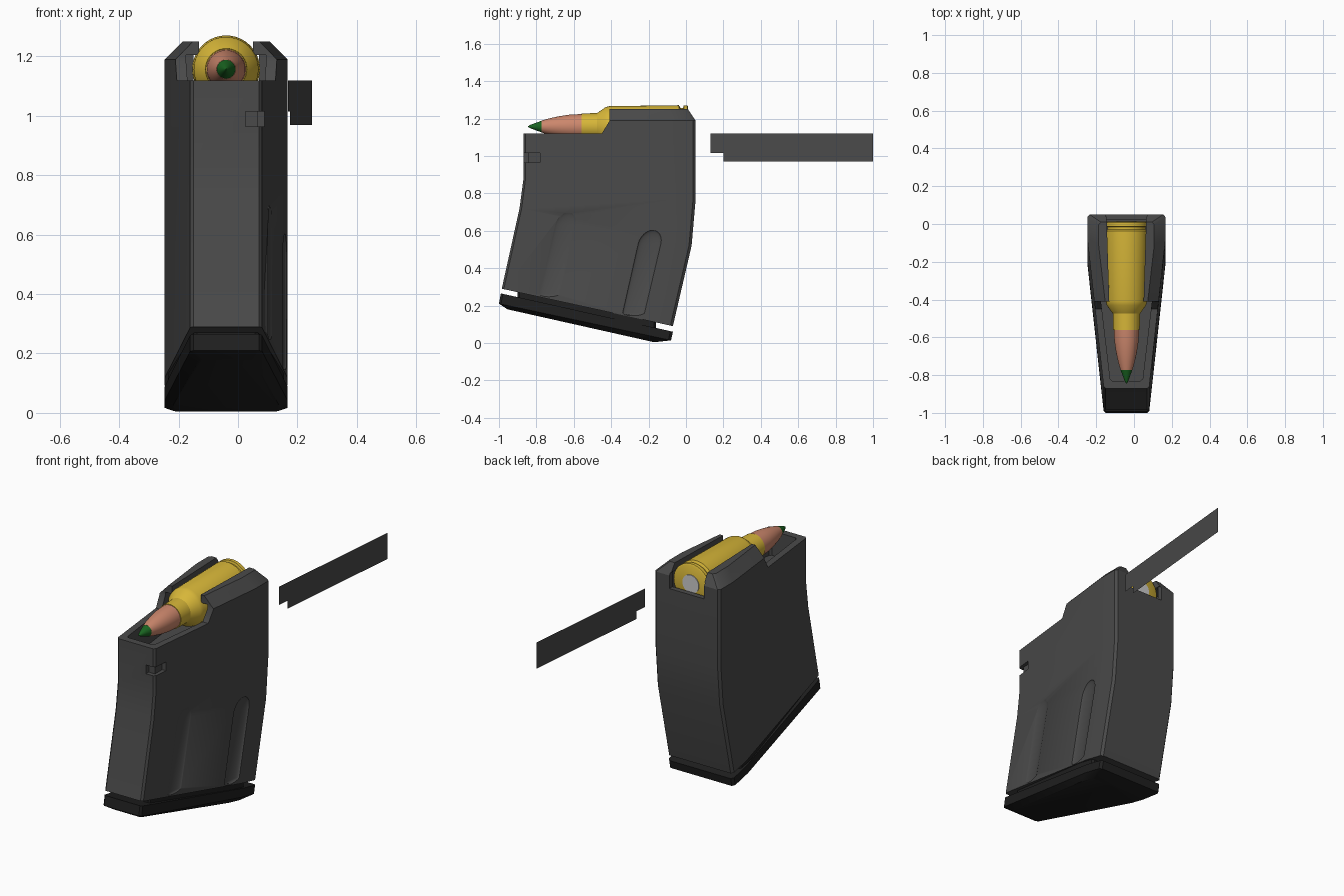
import bpy, bmesh, math
from mathutils import Matrix, Vector

if "Cube" in bpy.data.objects:
    bpy.data.objects.remove(bpy.data.objects["Cube"])

CX = -0.04  # centre line of the magazine


def mat(name, c):
    m = bpy.data.materials.new(name)
    m.diffuse_color = (*c, 1)
    m.use_nodes = True
    m.node_tree.nodes["Principled BSDF"].inputs["Base Color"].default_value = m.diffuse_color
    return m


GREY = mat("dark_grey", (0.068, 0.068, 0.068))
BLACK = mat("black", (0.014, 0.014, 0.014))
BRASS = mat("brass", (0.68, 0.47, 0.04))
COPPER = mat("copper", (0.60, 0.24, 0.15))
GREEN = mat("green", (0.01, 0.13, 0.015))
SILVER = mat("silver", (0.6, 0.6, 0.6))


def finish(name, bm, material=None):
    bmesh.ops.recalc_face_normals(bm, faces=bm.faces)
    me = bpy.data.meshes.new(name)
    bm.to_mesh(me)
    bm.free()
    ob = bpy.data.objects.new(name, me)
    bpy.context.collection.objects.link(ob)
    if material:
        me.materials.append(material)
    return ob


def smooth(ob):
    bpy.ops.object.select_all(action='DESELECT')
    ob.select_set(True)
    bpy.context.view_layer.objects.active = ob
    bpy.ops.object.shade_smooth_by_angle(angle=math.radians(32))


def bridge(bm, rings):
    """Skin a list of closed rings and cap both ends."""
    for a, b in zip(rings, rings[1:]):
        for i in range(len(a)):
            j = (i + 1) % len(a)
            bm.faces.new((a[i], a[j], b[j], b[i]))
    bm.faces.new(rings[0])
    bm.faces.new(rings[-1])


# tapered wedge outline: (position front to back, half width)
OUTLINE = [(0, .11), (.012, .121), (.86, .207), (.985, .207), (1, .195)]


def loft(name, sections, material=None, outline=OUTLINE):
    """Sections are (front y, front z, back y, back z, side inset)."""
    bm = bmesh.new()
    rings = []
    for yf, zf, yb, zb, inset in sections:
        loop = [(t, w) for t, w in outline] + [(t, -w) for t, w in reversed(outline)]
        rings.append([bm.verts.new((CX + w - math.copysign(inset, w),
                                    yf + (yb - yf) * t, zf + (zb - zf) * t))
                      for t, w in loop])
    bridge(bm, rings)
    return finish(name, bm, material)


def box(name, lo, hi):
    bm = bmesh.new()
    bmesh.ops.create_cube(bm, size=1)
    for v in bm.verts:
        v.co = [lo[i] if v.co[i] < 0 else hi[i] for i in range(3)]
    return finish(name, bm)


def cut(ob, cutter):
    m = ob.modifiers.new("cut", 'BOOLEAN')
    m.operation, m.object, m.solver = 'DIFFERENCE', cutter, 'EXACT'
    cutter.hide_render = True
    bpy.context.view_layer.objects.active = ob
    bpy.ops.object.modifier_apply(modifier=m.name)
    bpy.data.objects.remove(cutter)


# magazine body with chamfered top
body = loft("magazine_body", [
    (-.985, .29, -.07, .09, 0), (-.89, .72, .03, .52, 0),
    (-.87, .87, .05, .75, 0), (-.87, 1.12, .05, 1.12, 0),
    (-.87, 1.19, .05, 1.19, 0), (-.87, 1.25, .01, 1.25, .06)], GREY)

# lowered front part of the top
bm = bmesh.new()
profile = [(-1.2, 1.12), (-.45, 1.12), (-.41, 1.185), (-.41, 1.4), (-1.2, 1.4)]
bridge(bm, [[bm.verts.new((x, y, z)) for y, z in profile] for x in (-.5, .5)])
cut(body, finish("front_cutter", bm))

# inner pocket, gap between the feed lips, back wall notch
cut(body, loft("pocket_cutter", [(-.83, .98, .02, .98, .035),
                                 (-.83, 1.205, .02, 1.205, .035)]))
cut(body, loft("lip_cutter", [(-.6, 1.15, .1, 1.15, 0), (-.6, 1.4, .1, 1.4, 0)],
               outline=[(0, .085), (1, .107)]))
cut(body, box("notch_cutter", (CX - .11, -.04, 1.115), (CX + .11, .2, 1.205)))

# catch slot on the right front corner
cut(body, box("slot_front_cutter", (.025, -1, .965), (.2, -.845, 1.015)))
cut(body, box("slot_side_cutter", (.065, -.9, .965), (.2, -.78, 1.015)))

# two round-topped grooves on the right side
for y, z, hw in ((-.645, .63, .153), (-.195, .53, .199)):
    d = Vector((0, .225, .974))
    t = Vector((.108, .994, 0)).normalized()
    n = t.cross(d).normalized()
    bm = bmesh.new()
    bmesh.ops.create_uvsphere(bm, u_segments=24, v_segments=12, radius=1)
    for v in bm.verts:
        p = v.co.copy()
        length = p.z * .075 if p.z > -.01 else p.z * .02 - .375
        v.co = Vector((CX + hw, y, z)) + n * p.x * .014 + t * p.y * .062 + d * length
    cut(body, finish("groove_cutter", bm))
smooth(body)

# floor plate and the rail joining it to the body
floor = loft("floor_plate", [
    (-.99, .265, -.07, .06, 0), (-1.0, .21, -.08, .014, 0),
    (-.955, .18, -.17, .004, .03)], BLACK)
smooth(floor)
rail = loft("floor_rail", [(-.9, .28, -.16, .12, .012),
                           (-.9, .235, -.16, .07, .012)], BLACK)
smooth(rail)


def turned(name, profile, material, segs=40):
    """Turn a (y, radius) profile around the cartridge axis."""
    bm = bmesh.new()
    rings = [[bm.verts.new((CX + r * math.cos(a), y, 1.157 + r * math.sin(a)))
              for a in (2 * math.pi * i / segs for i in range(segs))]
             for y, r in profile]
    bridge(bm, rings)
    ob = finish(name, bm, material)
    smooth(ob)
    return ob


# cartridge
turned("cartridge_case", [(.012, .104), (.007, .113), (-.012, .113), (-.015, .1),
                          (-.03, .1), (-.038, .114), (-.41, .109), (-.43, .104),
                          (-.475, .072), (-.56, .07)], BRASS)
turned("primer", [(.004, .052), (.016, .052)], SILVER)
turned("bullet", [(-.555, .067), (-.62, .064), (-.68, .055), (-.73, .044),
                  (-.772, .032)], COPPER)
turned("bullet_tip", [(-.77, .032), (-.80, .021), (-.83, .010), (-.845, .002)], GREEN)

# loose thin strip on the right
bm = bmesh.new()
strip = [(.13, 1.12), (1, 1.12), (1, .97), (.2, .97), (.2, 1.015), (.13, 1.015)]
bm.faces.new([bm.verts.new((.168 + (y - .13) * .094, y, z)) for y, z in strip])
finish("side_strip", bm, GREY)
